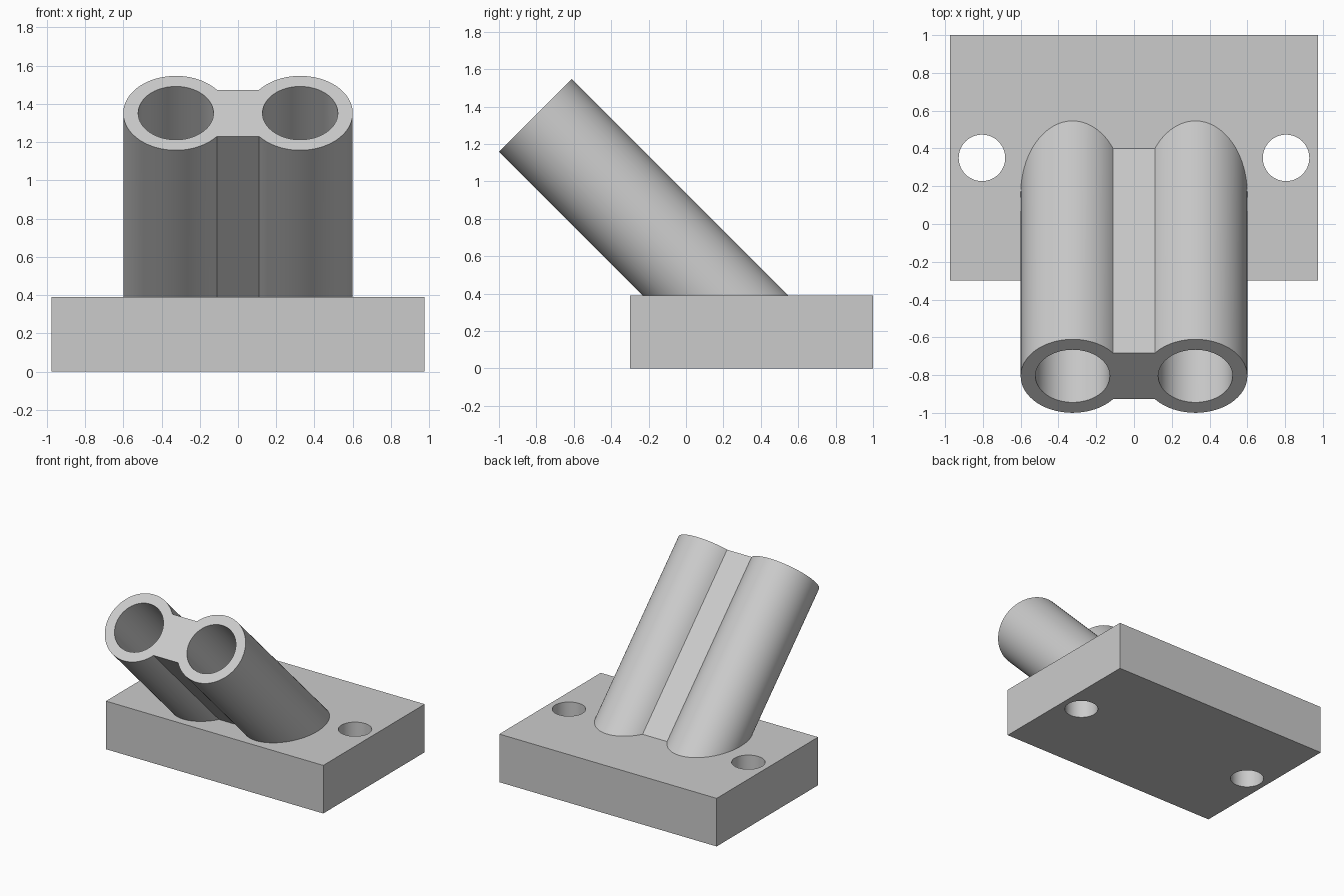
import bpy, bmesh, math
from mathutils import Vector

cube = bpy.data.objects.get("Cube")
if cube:
    bpy.data.objects.remove(cube, do_unlink=True)

BLOCK_TOP = 0.39
TUBE_X, OUTER_R, BORE_R, WEB_X = 0.325, 0.275, 0.197, 0.11

grey = bpy.data.materials.new("light_grey")
grey.use_nodes = True
grey.diffuse_color = (0.6, 0.6, 0.6, 1)
grey.node_tree.nodes["Principled BSDF"].inputs["Base Color"].default_value = (0.6, 0.6, 0.6, 1)


def arc(cx, cy, r, start, end, n):
    steps = [start + (end - start) * i / n for i in range(n + 1)]
    return [Vector((cx + r * math.cos(a), cy + r * math.sin(a))) for a in steps]


def circle(cx, cy, r, n=72):
    return arc(cx, cy, r, 0, math.tau, n)[:-1]


def holed_prism(name, loops, origin, u, v, direction, end_z):
    """Sweep an outline with holes along direction until it meets the plane z = end_z."""
    bm = bmesh.new()
    start_edges, end_edges = [], []
    for loop in loops:
        starts = [bm.verts.new(origin + u * p.x + v * p.y) for p in loop]
        ends = [bm.verts.new(s.co + direction * ((end_z - s.co.z) / direction.z)) for s in starts]
        for i in range(len(loop)):
            j = (i + 1) % len(loop)
            bm.faces.new((starts[i], starts[j], ends[j], ends[i]))
            start_edges.append(bm.edges.get((starts[i], starts[j])))
            end_edges.append(bm.edges.get((ends[i], ends[j])))
    for edges in (start_edges, end_edges):
        bmesh.ops.triangle_fill(bm, edges=edges, use_beauty=True)
    bmesh.ops.recalc_face_normals(bm, faces=bm.faces[:])
    mesh = bpy.data.meshes.new(name)
    bm.to_mesh(mesh)
    bm.free()
    mesh.materials.append(grey)
    obj = bpy.data.objects.new(name, mesh)
    bpy.context.collection.objects.link(obj)
    bpy.ops.object.select_all(action='DESELECT')
    obj.select_set(True)
    bpy.context.view_layer.objects.active = obj
    bpy.ops.object.shade_smooth_by_angle(angle=math.radians(30))
    return obj


X, Y, Z = Vector((1, 0, 0)), Vector((0, 1, 0)), Vector((0, 0, 1))

# Base block with two mounting holes
outline = [Vector(p) for p in ((-0.975, -0.3), (0.975, -0.3), (0.975, 1), (-0.975, 1))]
holes = [circle(side * 0.805, 0.35, 0.123) for side in (-1, 1)]
holed_prism("base_block", [outline] + holes, Z * BLOCK_TOP, X, Y, -Z, 0)

# Twin tubes joined by a web, leaning forward at 45 degrees and ending on the block
sweep = math.acos((WEB_X - TUBE_X) / OUTER_R)
half = arc(TUBE_X, 0, OUTER_R, -sweep, sweep, 64)
profile = half + [-p for p in half]
bores = [circle(side * TUBE_X, 0, BORE_R) for side in (-1, 1)]
holed_prism("twin_tubes", [profile] + bores, Vector((0, -0.805, 1.352)),
            X, (Y + Z).normalized(), (Y - Z).normalized(), BLOCK_TOP)
